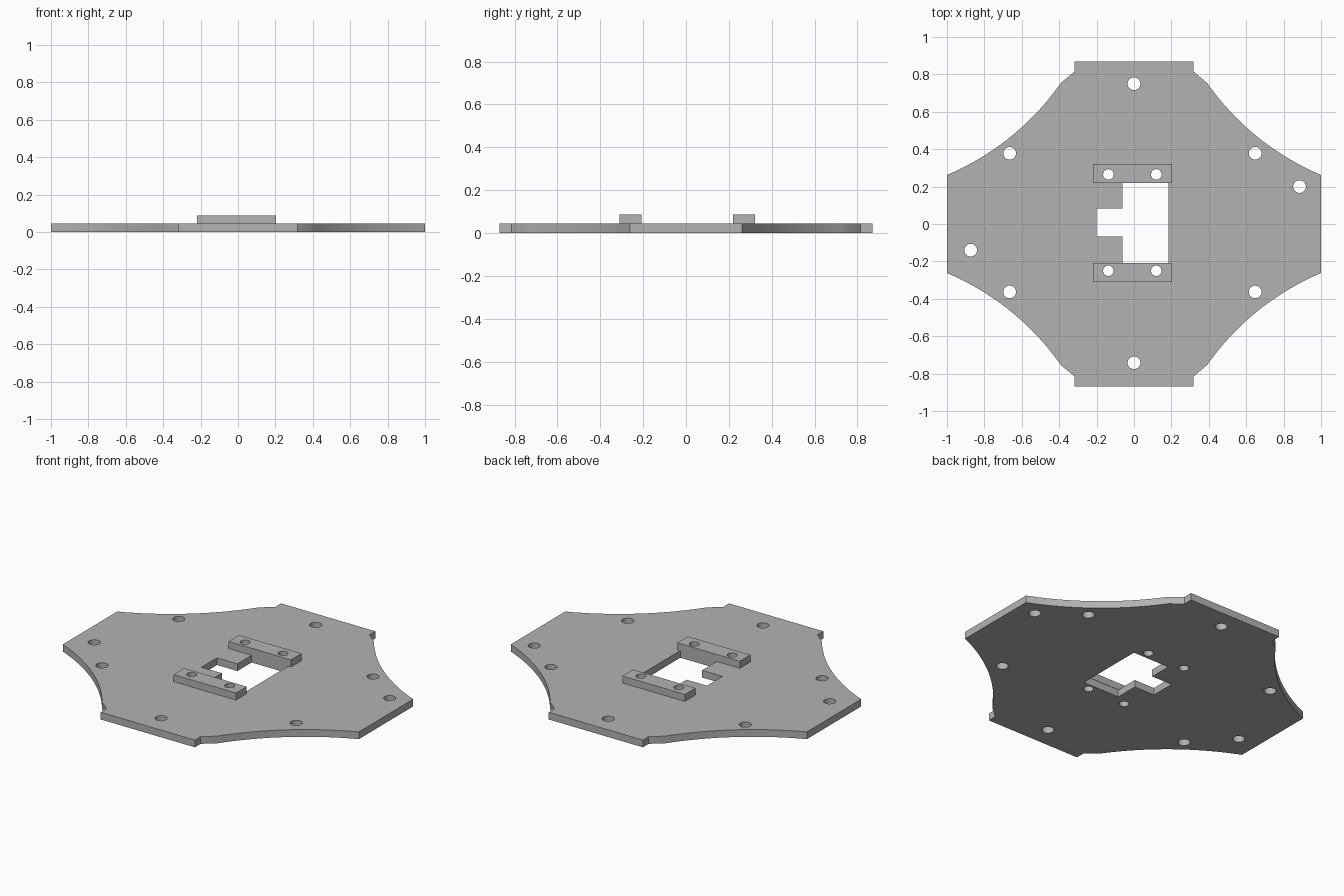
import bpy, bmesh, math
from mathutils import Vector

if "Cube" in bpy.data.objects:
    bpy.data.objects.remove(bpy.data.objects["Cube"])

grey = bpy.data.materials.new("plain grey")
grey.diffuse_color = (0.45, 0.45, 0.45, 1)
grey.use_nodes = True
grey.node_tree.nodes["Principled BSDF"].inputs["Base Color"].default_value = grey.diffuse_color


def circle(x, y, r, n=32):
    return [(x + r * math.cos(2 * math.pi * i / n), y + r * math.sin(2 * math.pi * i / n)) for i in range(n)]


def rect(x0, x1, y0, y1):
    return [(x0, y0), (x1, y0), (x1, y1), (x0, y1)]


def plate(name, loops, z0, z1):
    """Fill an outline with holes and extrude it upwards."""
    bm = bmesh.new()
    for pts in loops:
        vs = [bm.verts.new((x, y, z0)) for x, y in pts]
        for i in range(len(vs)):
            bm.edges.new((vs[i - 1], vs[i]))
    bmesh.ops.triangle_fill(bm, edges=bm.edges[:], use_beauty=True, normal=(0, 0, 1))
    res = bmesh.ops.extrude_face_region(bm, geom=bm.faces[:], use_keep_orig=True)
    top = [g for g in res["geom"] if isinstance(g, bmesh.types.BMVert)]
    bmesh.ops.translate(bm, verts=top, vec=(0, 0, z1 - z0))
    bmesh.ops.recalc_face_normals(bm, faces=bm.faces[:])
    me = bpy.data.meshes.new(name)
    bm.to_mesh(me)
    bm.free()
    me.materials.append(grey)
    ob = bpy.data.objects.new(name, me)
    bpy.context.collection.objects.link(ob)
    bpy.context.view_layer.objects.active = ob
    ob.select_set(True)
    bpy.ops.object.shade_smooth_by_angle(angle=math.radians(30))
    ob.select_set(False)


# One corner of the outline: straight side, concave arc, small shoulder, end tab
a, b = Vector((1.0, 0.262)), Vector((0.39, 0.755))
half = math.radians(16)
chord = b - a
out = Vector((chord.y, -chord.x)).normalized()
radius = chord.length / 2 / math.sin(half)
centre = (a + b) / 2 + out * radius * math.cos(half)
mid = math.atan2(-out.y, -out.x)
corner = []
for i in range(25):
    t = mid + half - 2 * half * i / 24
    corner.append((centre.x + radius * math.cos(t), centre.y + radius * math.sin(t)))
corner += [(0.318, 0.815), (0.318, 0.87)]
outline = (corner + [(-x, y) for x, y in reversed(corner)]
           + [(-x, -y) for x, y in corner] + [(x, -y) for x, y in reversed(corner)])

# Central window with a side notch
window = [(-0.062, -0.21), (0.185, -0.21), (0.185, 0.22), (-0.062, 0.22),
          (-0.062, 0.083), (-0.2, 0.083), (-0.2, -0.067), (-0.062, -0.067)]

# Screw holes
plate_holes = [(0, 0.75), (0, -0.742), (-0.665, 0.378), (0.648, 0.378),
               (-0.665, -0.363), (0.648, -0.363), (0.885, 0.2), (-0.873, -0.14)]
bar_holes = {0.265: [(-0.137, 0.265), (0.119, 0.265)], -0.25: [(-0.137, -0.25), (0.119, -0.25)]}
small = [circle(x, y, 0.028) for pts in bar_holes.values() for x, y in pts]
plate("base_plate", [outline, window] + [circle(x, y, 0.034) for x, y in plate_holes] + small, 0, 0.044)

# Raised mounting bars either side of the window
for name, y0, y1, key in (("back_bar", 0.22, 0.322, 0.265), ("front_bar", -0.31, -0.208, -0.25)):
    plate(name, [rect(-0.218, 0.204, y0, y1)] + [circle(x, y, 0.028) for x, y in bar_holes[key]], 0.044, 0.087)
